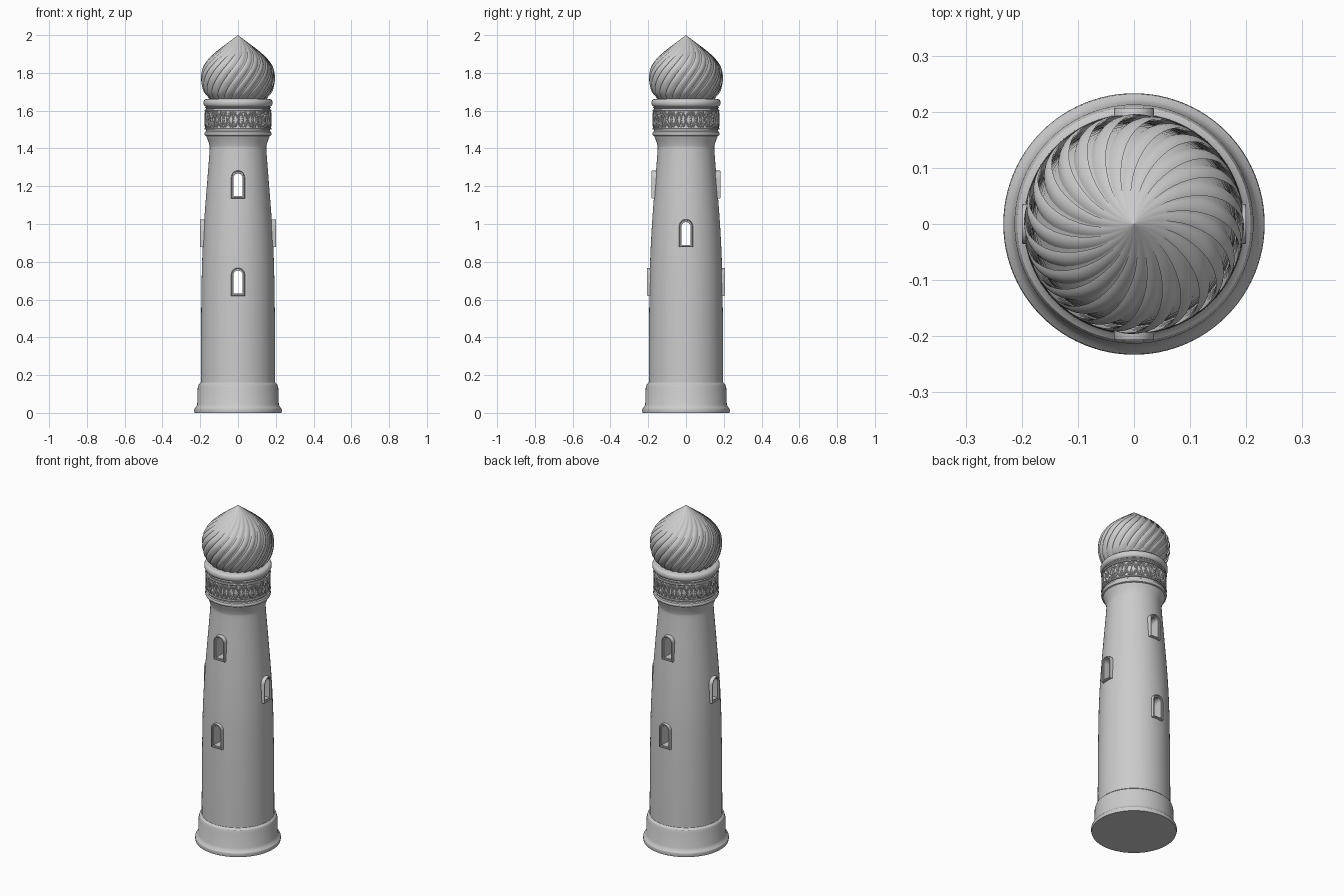
import bpy, bmesh
from math import sin, cos, pi, radians
from mathutils import Vector, Matrix

if "Cube" in bpy.data.objects:
    bpy.data.objects.remove(bpy.data.objects["Cube"], do_unlink=True)


def finish(name, bm, angle=35):
    bmesh.ops.recalc_face_normals(bm, faces=bm.faces)
    mesh = bpy.data.meshes.new(name)
    bm.to_mesh(mesh)
    bm.free()
    obj = bpy.data.objects.new(name, mesh)
    bpy.context.collection.objects.link(obj)
    shade(obj, angle)
    return obj


def shade(obj, angle):
    bpy.ops.object.select_all(action='DESELECT')
    obj.select_set(True)
    bpy.context.view_layer.objects.active = obj
    bpy.ops.object.shade_smooth_by_angle(angle=radians(angle))


def smooth_path(points, steps):
    """Catmull-Rom curve through (radius, height) points."""
    p = [Vector(q) for q in points]
    p = [2 * p[0] - p[1]] + p + [2 * p[-1] - p[-2]]
    out = []
    for a, b, c, d in zip(p, p[1:], p[2:], p[3:]):
        for i in range(steps):
            t = i / steps
            out.append(0.5 * (2 * b + (c - a) * t + (2 * a - 5 * b + 4 * c - d) * t * t
                              + (3 * b - a - 3 * c + d) * t ** 3))
    return [tuple(v) for v in out] + [tuple(p[-2])]


def lathe(name, profile, segments, warp=None, angle=35):
    """Revolve a profile; warp(r, z, i) may return an altered radius and angle."""
    bm = bmesh.new()
    rings = []
    for r, z in profile:
        if r < 1e-4:
            rings.append([bm.verts.new((0, 0, z))] * segments)
            continue
        ring = []
        for i in range(segments):
            rad, ang = warp(r, z, i) if warp else (r, 2 * pi * i / segments)
            ring.append(bm.verts.new((rad * cos(ang), rad * sin(ang), z)))
        rings.append(ring)
    for lo, hi in zip(rings, rings[1:]):
        for i in range(segments):
            j = (i + 1) % segments
            bm.faces.new(list(dict.fromkeys((lo[i], lo[j], hi[j], hi[i]))))
    return finish(name, bm, angle)


def arch(half, bottom, top, steps=12):
    """Round-headed outline in x, z."""
    spring = top - half
    return [(-half, bottom), (half, bottom)] + [
        (half * cos(pi * k / steps), spring + half * sin(pi * k / steps)) for k in range(steps + 1)]


def arch_block(name, outline, y0, y1, turn):
    bm = bmesh.new()
    near, far = ([bm.verts.new((x, y, z)) for x, z in outline] for y in (y0, y1))
    bm.faces.new(near)
    bm.faces.new(far)
    n = len(outline)
    for i in range(n):
        j = (i + 1) % n
        bm.faces.new((near[i], near[j], far[j], far[i]))
    bm.transform(Matrix.Rotation(turn, 4, 'Z'))
    return finish(name, bm)


def arch_frame(name, loops, turn):
    """Closed moulding through a cyclic list of (outline, y) loops."""
    bm = bmesh.new()
    rows = [[bm.verts.new((x, y, z)) for x, z in o] for o, y in loops]
    n = len(rows[0])
    for a, b in zip(rows, rows[1:] + rows[:1]):
        for i in range(n):
            j = (i + 1) % n
            bm.faces.new((a[i], a[j], b[j], b[i]))
    bm.transform(Matrix.Rotation(turn, 4, 'Z'))
    return finish(name, bm)


# Tower body: plinth, tapering shaft, flared neck and collars
plinth = [(0, 0), (0.23, 0), (0.233, 0.012), (0.231, 0.022), (0.222, 0.032), (0.216, 0.045),
          (0.213, 0.135), (0.208, 0.15), (0.199, 0.157)]
shaft = smooth_path([(0.197, 0.16), (0.196, 0.4), (0.194, 0.6), (0.19, 0.8), (0.18, 1.0),
                     (0.165, 1.2), (0.151, 1.38), (0.152, 1.42), (0.168, 1.465)], 4)
collars = [(0.175, 1.468), (0.178, 1.478), (0.175, 1.488), (0.169, 1.492), (0.169, 1.612),
           (0.175, 1.616)]
collars += [(0.169 + 0.014 * cos(a), 1.641 + 0.02 * sin(a))
            for a in [pi * (k / 8 - 0.5) for k in range(9)]]
tower = lathe("tower_body", plinth + shaft + collars + [(0.15, 1.664), (0, 1.664)], 96)

# Windows: through openings with stepped arched surrounds
openings = [("lower", 0.62, 0.207, 0), ("upper", 1.135, 0.182, 0), ("side", 0.877, 0.2, pi / 2)]
for label, z, reach, turn in openings:
    cutter = arch_block("window_cutter", arch(0.025, z + 0.01, z + 0.133), -0.4, 0.4, turn)
    mod = tower.modifiers.new("opening", 'BOOLEAN')
    mod.object, mod.operation, mod.solver = cutter, 'DIFFERENCE', 'EXACT'
    bpy.context.view_layer.objects.active = tower
    bpy.ops.object.modifier_apply(modifier=mod.name)
    bpy.data.objects.remove(cutter, do_unlink=True)
    outer, step, inner = (arch(0.036 - d, z + d, z + 0.148 - d) for d in (0, 0.007, 0.013))
    back = reach - 0.045
    loops = [(outer, -back), (outer, -reach + 0.004), (arch(0.034, z + 0.002, z + 0.146), -reach),
             (step, -reach), (step, -reach + 0.008), (inner, -reach + 0.008), (inner, -back)]
    names = ("right", "left") if turn else ("front", "back")
    for k, side in enumerate(names):
        arch_frame(f"{label}_window_frame_{side}", loops, -turn + pi * k)
shade(tower, 30)


# Lattice band: interlaced strands, ovals and rims
def strand(name, pts, thickness):
    cu = bpy.data.curves.new(name, 'CURVE')
    cu.dimensions = '3D'
    cu.bevel_depth, cu.bevel_resolution = thickness, 1
    for loop in pts:
        sp = cu.splines.new('POLY')
        sp.points.add(len(loop) - 1)
        for p, (a, z) in zip(sp.points, loop):
            p.co = (0.172 * cos(a), 0.172 * sin(a), z, 1)
        sp.use_cyclic_u = True
    obj = bpy.data.objects.new(name, cu)
    bpy.context.collection.objects.link(obj)
    bpy.ops.object.select_all(action='DESELECT')
    obj.select_set(True)
    bpy.context.view_layer.objects.active = obj
    bpy.ops.object.convert(target='MESH')
    shade(bpy.context.object, 40)


REPEATS, MID = 10, 1.553
full = [2 * pi * k / 160 for k in range(160)]
strand("lattice_waves", [[(a, MID + s * 0.038 * sin(REPEATS * a / f)) for a in full]
                         for s in (1, -1) for f in (1, 0.5)], 0.0045)
strand("lattice_ovals", [[(2 * pi * (n + 0.25) / REPEATS + 0.2 * cos(t), MID + 0.032 * sin(t))
                          for t in [2 * pi * k / 20 for k in range(20)]]
                         for n in range(REPEATS)], 0.0045)
strand("lattice_rims", [[(a, MID + h) for a in full] for h in (-0.048, 0.048)], 0.006)

# Onion dome with swirling overlapping flutes
FLUTES, PER = 24, 8


def swirl(r, z, i):
    u = (i % PER) / (PER - 1)
    if i % PER == 0:
        u = 0.0
    depth = 0.075 * min(1, (2.0 - z) / 0.06)
    lobe = 1 - (1 - sin(pi * (0.12 + 0.5 * u))) * 1.0
    base = 2 * pi * (i // PER + 0.92 * (1 - u)) / FLUTES
    return r * (1 - depth * (1 - lobe) * 1.4), base + radians(75) * (z - 1.66) / 0.34


onion = smooth_path([(0.15, 1.662), (0.178, 1.695), (0.192, 1.735), (0.196, 1.775), (0.188, 1.825),
                     (0.156, 1.875), (0.1, 1.925), (0.045, 1.966), (0, 2.0)], 4)
lathe("onion_dome", [(0, 1.662)] + onion, FLUTES * PER, swirl, 28)
